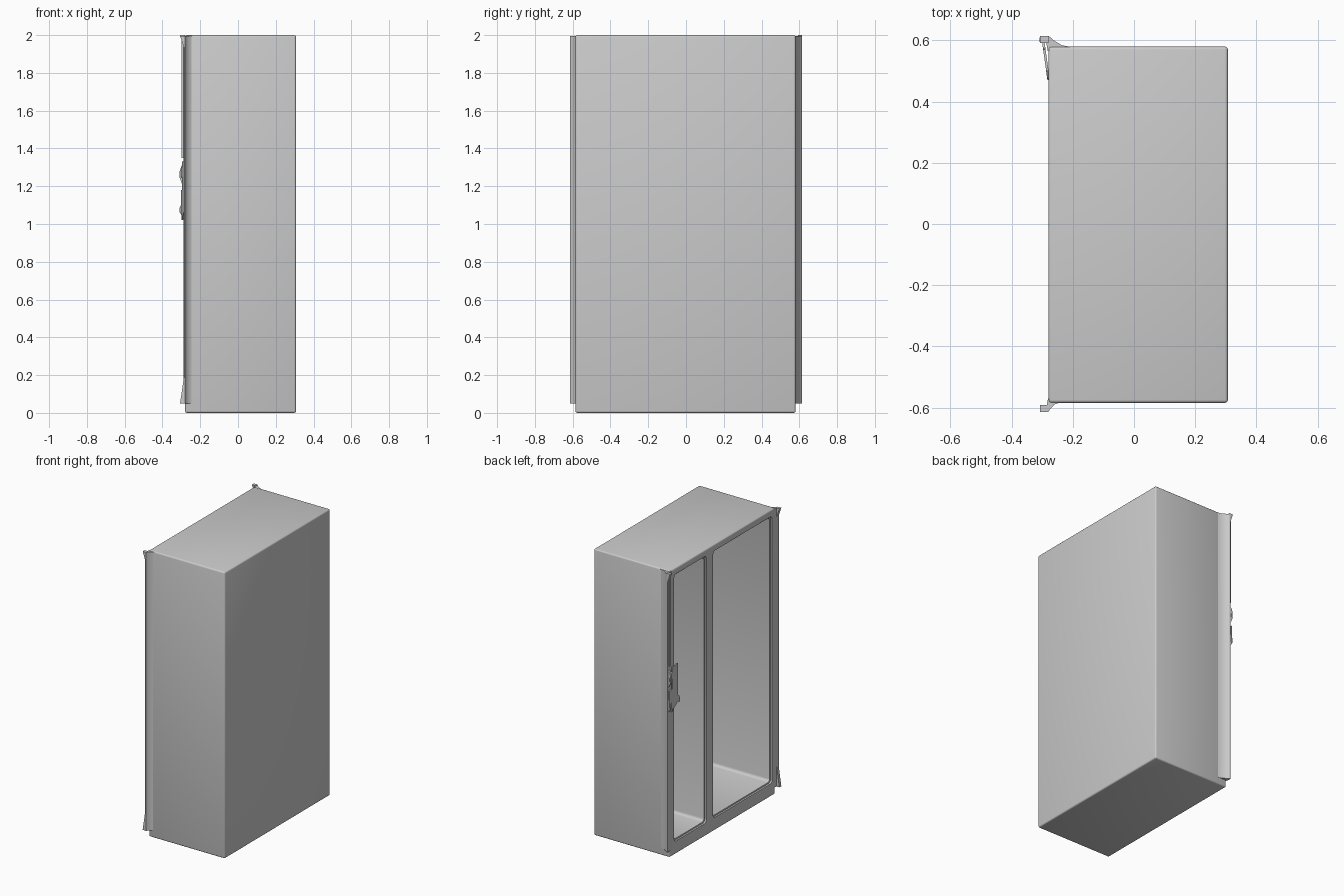
import bpy
import bmesh
from mathutils import Vector

old = bpy.data.objects.get("Cube")
if old:
    bpy.data.objects.remove(old, do_unlink=True)

grey = bpy.data.materials.new("light_grey")
grey.use_nodes = True
grey.diffuse_color = (0.6, 0.6, 0.6, 1)
grey.node_tree.nodes["Principled BSDF"].inputs["Base Color"].default_value = (0.6, 0.6, 0.6, 1)


def add_object(name, bm):
    bmesh.ops.recalc_face_normals(bm, faces=bm.faces)
    mesh = bpy.data.meshes.new(name)
    bm.to_mesh(mesh)
    bm.free()
    mesh.materials.append(grey)
    obj = bpy.data.objects.new(name, mesh)
    bpy.context.collection.objects.link(obj)
    return obj


def smooth(obj):
    bpy.ops.object.select_all(action="DESELECT")
    obj.select_set(True)
    bpy.context.view_layer.objects.active = obj
    bpy.ops.object.shade_smooth_by_angle(angle=0.6)


def box(name, low, high, bevel=0.0, axis=None):
    """Box between two corners; bevel all edges, or only those along one axis."""
    low, high = Vector(low), Vector(high)
    bm = bmesh.new()
    bmesh.ops.create_cube(bm, size=1)
    for v in bm.verts:
        v.co = (low + high) / 2 + v.co * (high - low)
    if bevel:
        edges = [e for e in bm.edges if axis is None
                 or abs((e.verts[0].co - e.verts[1].co)[axis]) > 1e-5]
        bmesh.ops.bevel(bm, geom=edges, offset=bevel, segments=3,
                        profile=0.5, affect="EDGES")
    return add_object(name, bm)


def prism(name, points, offset):
    """Extrude a closed outline of 3D points along an offset."""
    bm = bmesh.new()
    face = bm.faces.new([bm.verts.new(p) for p in points])
    new = bmesh.ops.extrude_face_region(bm, geom=[face])["geom"]
    bmesh.ops.translate(bm, vec=offset,
                        verts=[g for g in new if isinstance(g, bmesh.types.BMVert)])
    return add_object(name, bm)


# Insulated cabinet body
FRONT = -0.28
cabinet = box("cabinet_body", (FRONT, -0.585, 0), (0.307, 0.58, 2), 0.01)

# Two compartments, each with a shallow rebate around its mouth
cutters = []
for name, y0, y1 in (("narrow", 0.185, 0.52), ("wide", -0.54, 0.09)):
    for part, grow, back in (("compartment", 0, 0.25), ("rebate", 0.01, FRONT + 0.012)):
        cutters.append(box(f"{name}_{part}_cutter",
                           (-0.4, y0 - grow, 0.1 - grow),
                           (back, y1 + grow, 1.945 + grow), 0.02, 0))
for cutter in cutters:
    cutter.hide_render = True
    cutter.hide_set(True)
    cut = cabinet.modifiers.new(cutter.name, "BOOLEAN")
    cut.operation = "DIFFERENCE"
    cut.solver = "EXACT"
    cut.object = cutter
bpy.context.view_layer.update()
depsgraph = bpy.context.evaluated_depsgraph_get()
carved = bpy.data.meshes.new_from_object(cabinet.evaluated_get(depsgraph))
cabinet.modifiers.clear()
cabinet.data = carved
for cutter in cutters:
    bpy.data.objects.remove(cutter, do_unlink=True)
smooth(cabinet)

# Flared lips along the two upright mouth edges
lips = {
    "left": [(-0.2, 0.578), (-0.235, 0.584), (-0.262, 0.6), (-0.278, 0.614),
             (-0.287, 0.615), (-0.288, 0.6), (-0.282, 0.565)],
    "right": [(-0.24, -0.583), (-0.26, -0.59), (-0.274, -0.605), (-0.28, -0.614),
              (-0.287, -0.614), (-0.287, -0.6), (-0.281, -0.57)],
}
for side, outline in lips.items():
    smooth(prism(f"{side}_lip", [(x, y, 0.05) for x, y in outline], (0, 0, 1.945)))


def corner_tab(name, sign, z_wide, z_narrow):
    """Wedge that turns a lip end forward and tapers along the edge."""
    points = [(-0.28, z_wide), (-0.307, z_wide),
              (-0.3, z_wide * 0.7 + z_narrow * 0.3), (-0.285, z_narrow)]
    return prism(name, [(x, sign * 0.592, z) for x, z in points], (0, sign * 0.022, 0))


# Forward-turned lip ends
corner_tab("upper_left_tab", 1, 2.0, 1.93)
corner_tab("upper_right_tab", -1, 1.995, 1.93)
corner_tab("lower_right_tab", -1, 0.05, 0.2)

# Slim ridge above the latch
box("latch_ridge", (-0.298, 0.598, 1.35), (-0.284, 0.606, 1.98))

# Latch plate, slanting from the lip tip back to the mouth
latch_outline = [(0.5, 1.33), (0.57, 1.33), (0.575, 1.3), (0.612, 1.27),
                 (0.612, 1.245), (0.575, 1.25), (0.575, 1.18), (0.612, 1.18),
                 (0.612, 1.06), (0.58, 1.055), (0.58, 1.02), (0.55, 1.04),
                 (0.5, 1.06), (0.47, 1.05), (0.475, 1.09), (0.5, 1.11)]
prism("latch_plate",
      [(-0.283 - (y - 0.47) * 0.14, y, z) for y, z in latch_outline], (0.008, 0, 0))

# Rounded catches on the latch
for name, z, half in (("upper_catch", 1.255, 0.065), ("lower_catch", 1.07, 0.045)):
    profile = [(-0.284, -1), (-0.298, -0.6), (-0.309, -0.15),
               (-0.309, 0.35), (-0.3, 0.8), (-0.284, 1)]
    smooth(prism(name, [(x, 0.595, z + t * half) for x, t in profile], (0, 0.015, 0)))
